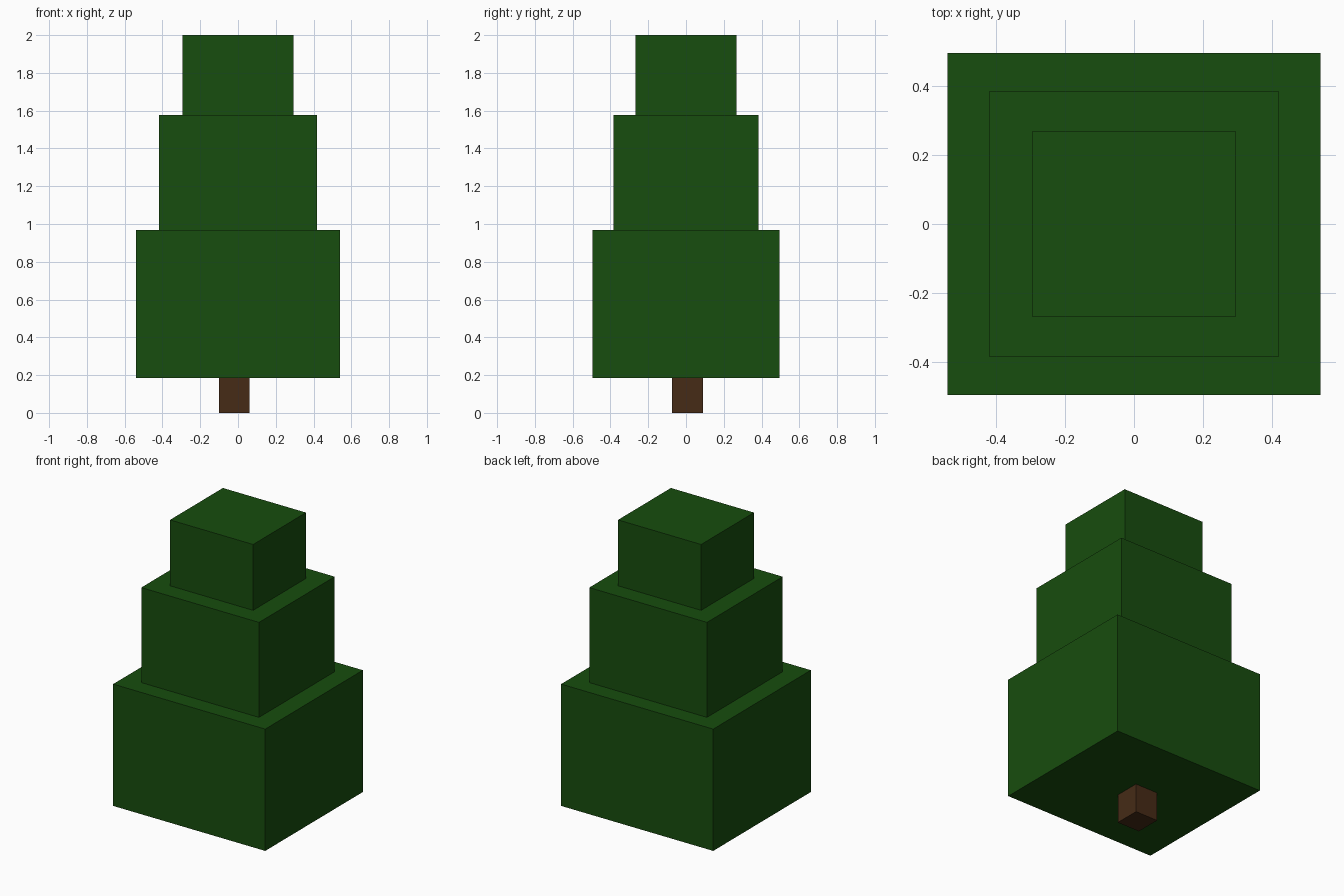
import bpy

if "Cube" in bpy.data.objects:
    bpy.data.objects.remove(bpy.data.objects["Cube"])


def make_material(name, rgb):
    mat = bpy.data.materials.new(name)
    mat.diffuse_color = (*rgb, 1.0)
    mat.use_nodes = True
    mat.node_tree.nodes["Principled BSDF"].inputs["Base Color"].default_value = mat.diffuse_color
    return mat


def box(name, x, y, z, mat):
    """Box spanning the (min, max) ranges on each axis."""
    spans = (x, y, z)
    bpy.ops.mesh.primitive_cube_add(size=1, location=[(a + b) / 2 for a, b in spans])
    obj = bpy.context.object
    obj.name = name
    obj.scale = [b - a for a, b in spans]
    bpy.ops.object.transform_apply(location=False, rotation=False, scale=True)
    obj.data.materials.append(mat)
    return obj


leaf = make_material("leaf_green", (0.0086, 0.074, 0.0044))
bark = make_material("bark_brown", (0.061, 0.024, 0.008))

# Trunk, slightly off centre
box("trunk", (-0.10, 0.06), (-0.075, 0.09), (0.0, 0.185), bark)

# Stacked foliage tiers: half width, half depth, bottom, top
tiers = {
    "lower_foliage": (0.54, 0.495, 0.185, 0.967),
    "middle_foliage": (0.418, 0.384, 0.967, 1.577),
    "upper_foliage": (0.295, 0.268, 1.577, 2.0),
}
for name, (w, d, z0, z1) in tiers.items():
    box(name, (-w, w), (-d, d), (z0, z1), leaf)
